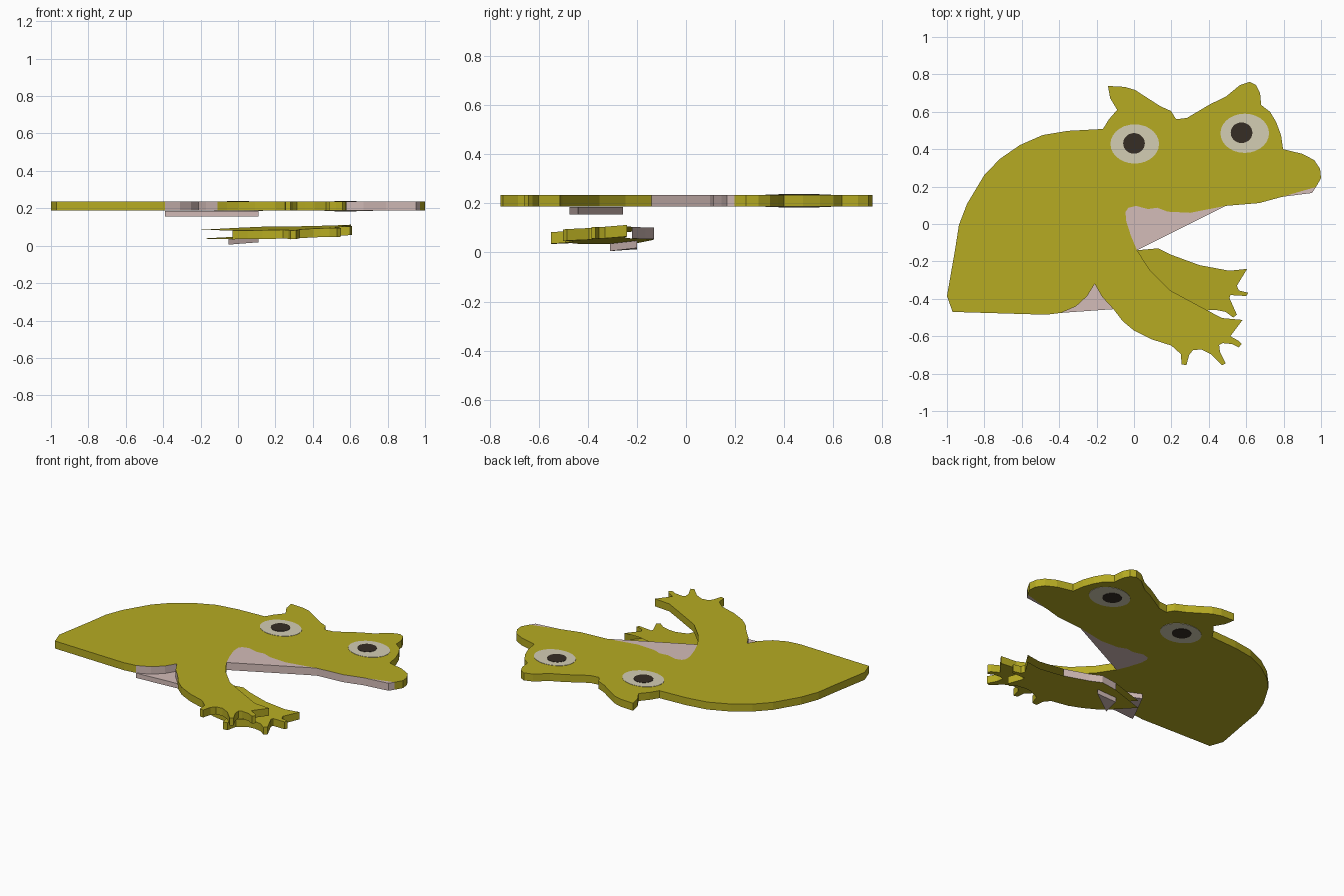
import bpy, bmesh, math

cube = bpy.data.objects.get("Cube")
if cube:
    bpy.data.objects.remove(cube, do_unlink=True)


def material(name, rgb):
    lin = [((c / 255 + 0.055) / 1.055) ** 2.4 for c in rgb] + [1.0]
    m = bpy.data.materials.new(name)
    m.diffuse_color = lin
    m.use_nodes = True
    bsdf = next(n for n in m.node_tree.nodes if n.type == 'BSDF_PRINCIPLED')
    bsdf.inputs["Base Color"].default_value = lin
    return m


OLIVE = material("olive_skin", (182, 171, 34))
PINK = material("pale_pink", (211, 188, 184))
CREAM = material("eye_cream", (212, 205, 180))
DARK = material("pupil_dark", (54, 45, 37))


def flat(z):
    return lambda x, y: z


def slab(name, outline, bottom, top, mats, wall=lambda x, y: 0):
    """Counter-clockwise outline between two height functions.
    wall(x, y) gives the material slot of each side face, or None to leave it open."""
    bm = bmesh.new()
    low = [bm.verts.new((x, y, bottom(x, y))) for x, y in outline]
    high = [bm.verts.new((x, y, top(x, y))) for x, y in outline]
    bm.faces.new(high)
    bm.faces.new(low[::-1])
    n = len(outline)
    for i in range(n):
        j = (i + 1) % n
        slot = wall((outline[i][0] + outline[j][0]) / 2, (outline[i][1] + outline[j][1]) / 2)
        if slot is not None:
            bm.faces.new((low[i], low[j], high[j], high[i])).material_index = slot
    mesh = bpy.data.meshes.new(name)
    bm.to_mesh(mesh)
    bm.free()
    for m in mats:
        mesh.materials.append(m)
    obj = bpy.data.objects.new(name, mesh)
    bpy.context.collection.objects.link(obj)
    return obj


def ellipse(cx, cy, rx, ry, n=28):
    return [(cx + rx * math.cos(2 * math.pi * i / n), cy + ry * math.sin(2 * math.pi * i / n))
            for i in range(n)]


Z0, Z1 = 0.187, 0.235

# Body outline, in counter-clockwise sections
belly_edge = [(-1, -.385), (-.97, -.47), (-.47, -.485), (-.39, -.475), (-.31, -.44),
              (-.25, -.385), (-.21, -.32)]
near_arm = [(-.17, -.39), (-.11, -.455), (-.06, -.52), (0, -.57), (.09, -.615), (.2, -.65),
            (.25, -.695), (.255, -.75), (.28, -.755), (.295, -.70), (.315, -.675), (.36, -.67),
            (.41, -.695), (.47, -.755), (.49, -.745), (.46, -.685), (.455, -.647), (.475, -.637),
            (.525, -.642), (.56, -.66), (.575, -.642), (.56, -.625), (.515, -.60), (.58, -.513),
            (.47, -.503), (.37, -.45), (.19, -.353), (.085, -.246), (.016, -.14)]
mouth_edge = [(-.016, -.065), (-.043, .02), (-.045, .065), (-.03, .087), (.01, .097), (.075, .08),
              (.125, .087), (.18, .066), (.3, .06), (.49, .097)]
head = [(.67, .112), (.79, .145), (.973, .198), (1, .245), (.995, .295), (.963, .342), (.90, .375),
        (.797, .40), (.786, .476), (.76, .545), (.727, .60), (.68, .636), (.674, .70),
        (.652, .743), (.62, .76), (.567, .743), (.49, .68), (.41, .642), (.283, .567),
        (.225, .56), (.198, .604), (.14, .63), (.005, .717), (-.05, .733), (-.139, .738),
        (-.128, .674), (-.09, .61), (-.134, .56), (-.166, .508)]
back = [(-.353, .498), (-.487, .476), (-.61, .422), (-.717, .348), (-.80, .262), (-.893, .107),
        (-.936, -.005), (-.957, -.14)]


def body_wall(x, y):
    notch = -.42 < x < -.11 and -.48 < y < -.3
    inner_arm = .08 < x < .5 and -.505 < y < -.24 and y > -.2 - .65 * x
    jaw = .49 < x < .98 and .09 < y < .19
    return 1 if notch or inner_arm or jaw else 0


slab("body", belly_edge + near_arm + mouth_edge + head + back, flat(Z0), flat(Z1),
     [OLIVE, PINK], body_wall)

# Mouth and lip
slab("mouth", [near_arm[-1]] + mouth_edge[::-1], flat(Z0), flat(Z1), [PINK])
slab("lip", [(.79, .145), (.952, .166), (.973, .198)], flat(Z0), flat(Z1), [PINK])

# Belly flap under the near arm
slab("belly_flap", [(-.39, -.475), (.11, -.44), (-.28, -.257)], flat(.155), flat(Z0 - .001), [PINK])

# Eyes on both faces
for side, x, y, px in (("left", .592, .485, .575), ("right", .004, .428, 0)):
    for face, surface, out in (("top", Z1, 1), ("under", Z0, -1)):
        for part, shape, height, mat in (
                ("eye", ellipse(x, y, .13, .105), .002, CREAM),
                ("pupil", ellipse(px, y + .003, .058, .055), .004, DARK)):
            a, b = sorted((surface - out * .001, surface + out * height))
            slab(f"{side}_{part}_{face}", shape, flat(a), flat(b), [mat])


# Far arm: a tilted slab, open at the shoulder and along the wrist
def tilt(z):
    return lambda x, y: z + .037 * x + .061 * y


far_arm = [(-.2, -.2), (-.1, -.3), (-.03, -.36), (.05, -.405), (.13, -.44), (.24, -.465),
           (.27, -.5), (.28, -.55), (.31, -.55), (.33, -.49), (.4, -.46), (.44, -.46), (.49, -.47),
           (.53, -.5), (.55, -.485), (.51, -.395), (.515, -.38), (.6, -.385), (.61, -.368),
           (.56, -.355), (.55, -.33), (.605, -.24), (.51, -.25), (.35, -.22), (.2, -.165),
           (.13, -.13), (.02, -.14)]


def far_wall(x, y):
    if x < -.03 or (x > .36 and y > -.27):
        return None
    return 1 if y > -.23 else 0


slab("far_arm", far_arm, tilt(.0575), tilt(.1046), [OLIVE, PINK], far_wall)
slab("far_arm_flap", [(-.05, -.31), (.11, -.2), (-.03, -.2)], tilt(.0265), tilt(.0565), [PINK])
